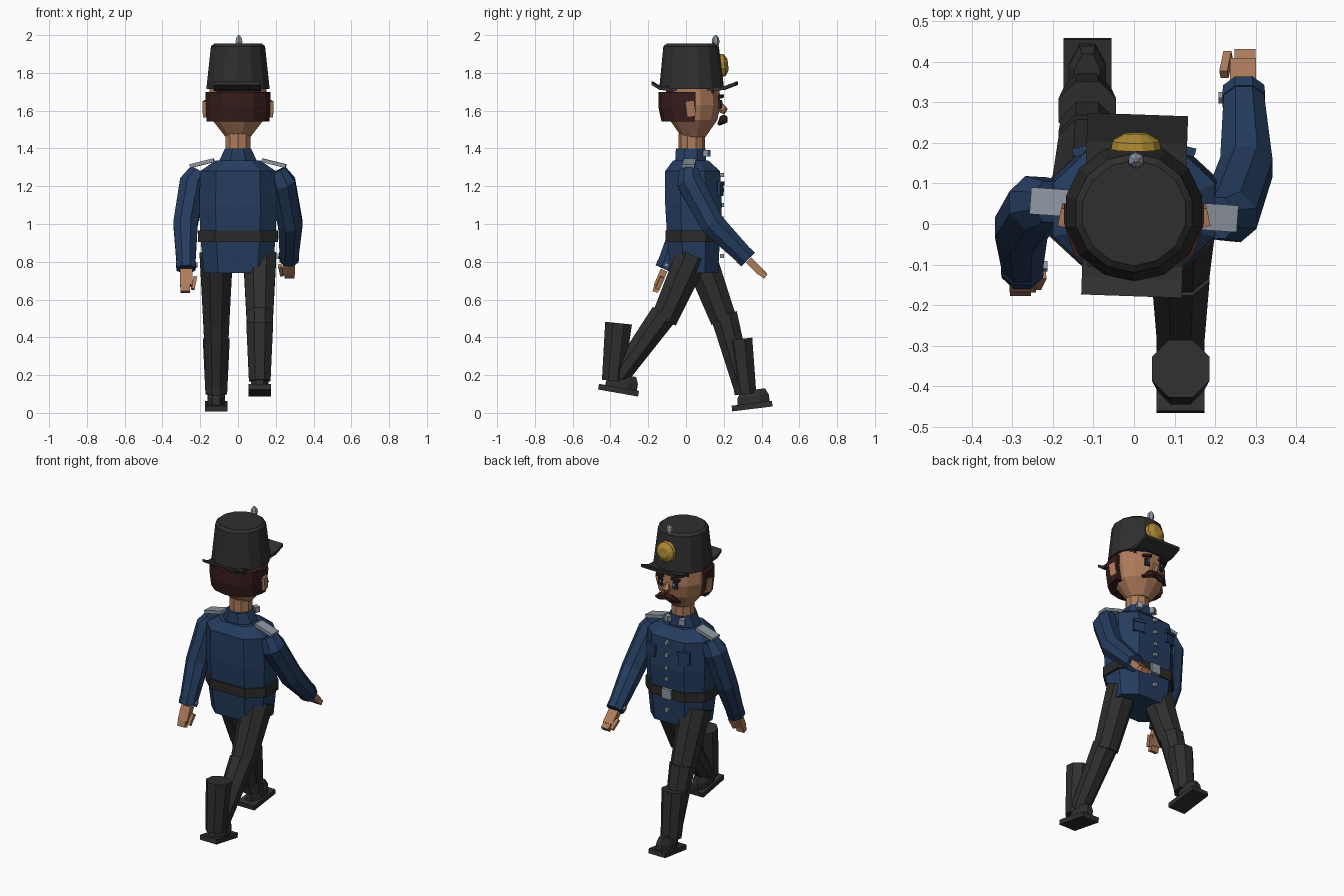
import bpy, bmesh, math
from mathutils import Vector, Euler

cube = bpy.data.objects.get("Cube")
if cube:
    bpy.data.objects.remove(cube)


def material(name, rgb):
    m = bpy.data.materials.new(name)
    m.use_nodes = True
    m.diffuse_color = (*rgb, 1)
    bsdf = next(n for n in m.node_tree.nodes if n.type == 'BSDF_PRINCIPLED')
    bsdf.inputs["Base Color"].default_value = (*rgb, 1)
    bsdf.inputs["Roughness"].default_value = 0.8
    return m


NAVY = material("navy cloth", (0.018, 0.046, 0.115))
BLACK = material("black felt", (0.028, 0.028, 0.028))
BELT = material("belt leather", (0.026, 0.025, 0.024))
SKIN = material("skin", (0.42, 0.2, 0.105))
HAIR = material("brown hair", (0.038, 0.012, 0.011))
SILVER = material("silver", (0.27, 0.31, 0.36))
GOLD = material("gold", (0.42, 0.25, 0.035))
EYE = material("eye dark blue", (0.012, 0.02, 0.035))


def finish(name, bm, mat, loc=(0, 0, 0), rot=(0, 0, 0)):
    bmesh.ops.recalc_face_normals(bm, faces=bm.faces)
    me = bpy.data.meshes.new(name)
    bm.to_mesh(me)
    bm.free()
    me.materials.append(mat)
    ob = bpy.data.objects.new(name, me)
    ob.location = loc
    ob.rotation_euler = [math.radians(a) for a in rot]
    bpy.context.collection.objects.link(ob)
    return ob


def skin_rings(name, rings, mat, loc=(0, 0, 0), rot=(0, 0, 0)):
    bm = bmesh.new()
    loops = [[bm.verts.new(p) for p in ring] for ring in rings]
    n = len(loops[0])
    for a, b in zip(loops, loops[1:]):
        for i in range(n):
            j = (i + 1) % n
            bm.faces.new((a[i], a[j], b[j], b[i]))
    bm.faces.new(loops[0])
    bm.faces.new(loops[-1])
    return finish(name, bm, mat, loc, rot)


def circle(n):
    return [(math.cos(2 * math.pi * (i + 0.5) / n), math.sin(2 * math.pi * (i + 0.5) / n)) for i in range(n)]


# Blocky coat outline with a broad flat chest and back
COAT = [(1, .45), (.58, 1), (-.58, 1), (-1, .45), (-1, -.45), (-.58, -1), (.58, -1), (1, -.45)]


def stack(name, levels, mat, shape, loc=(0, 0, 0), rot=(0, 0, 0)):
    """Levels are (z, centre y, x radius, y radius)."""
    rings = [[(x * rx, cy + y * ry, z) for x, y in shape] for z, cy, rx, ry in levels]
    return skin_rings(name, rings, mat, loc, rot)


def limb(name, points, radii, mat, n=8):
    pts = [Vector(p) for p in points]
    rings = []
    for i, p in enumerate(pts):
        t = (pts[min(i + 1, len(pts) - 1)] - pts[max(i - 1, 0)]).normalized()
        ref = Vector((0, 1, 0)) if abs(t.x) > 0.8 else Vector((1, 0, 0))
        u = (ref - t * ref.dot(t)).normalized()
        v = t.cross(u)
        rings.append([p + (u * x + v * y) * radii[i] for x, y in circle(n)])
    return skin_rings(name, rings, mat)


def box(name, loc, size, mat, rot=(0, 0, 0)):
    bm = bmesh.new()
    bmesh.ops.create_cube(bm, size=1)
    bmesh.ops.scale(bm, vec=size, verts=bm.verts)
    return finish(name, bm, mat, loc, rot)


# Coat, belt and collar
stack("coat", [(.74, .045, .18, .125), (.93, .04, .2, .14), (1.1, .04, .205, .15), (1.28, .035, .2, .145),
               (1.335, .025, .12, .095)], NAVY, COAT)
stack("belt", [(.905, .04, .212, .147), (.965, .04, .212, .149)], BELT, COAT)
stack("collar", [(1.32, .025, .115, .09), (1.40, .025, .075, .085)], NAVY, circle(8))
box("buckle", (0, .19, .935), (.065, .02, .062), SILVER)
for z in (.83, 1.03, 1.1, 1.18, 1.26):
    box("coat_button", (0, .19, z), (.022, .02, .022), SILVER)

for s, side in ((-1, "right"), (1, "left")):
    box(side + "_pocket", (s * .115, .182, 1.185), (.07, .016, .075), NAVY, (0, 0, -s * 14))
    box(side + "_pocket_flap", (s * .115, .187, 1.215), (.076, .016, .02), NAVY, (0, 0, -s * 14))
    box(side + "_collar_badge", (s * .05, .11, 1.375), (.035, .03, .035), SILVER, (0, 0, -s * 25))
    box(side + "_epaulette", (s * .19, .035 - s * .018, 1.322), (.13, .066, .02), SILVER, (0, s * 14, -4))

# Head: jaw, skull, ears and facial features
stack("neck", [(1.36, .03, .07, .07), (1.48, .03, .07, .07)], SKIN, circle(10))
stack("head", [(1.46, .04, .068, .065), (1.55, .04, .14, .13), (1.63, .04, .16, .148), (1.74, .035, .155, .145)],
      SKIN, circle(12))
hair_arc = [(math.cos(a), math.sin(a)) for a in [math.pi + math.pi * i / 6 for i in range(7)]]
hair_shape = [(-1, .35)] + hair_arc + [(1, .35)]
stack("hair", [(1.542, 0, .166, .13), (1.62, 0, .172, .146), (1.7, 0, .172, .146)], HAIR, hair_shape)
box("fringe", (0, .02, 1.71), (.23, .25, .04), HAIR)
limb("nose", [(0, .18, 1.64), (0, .198, 1.605), (0, .19, 1.585)], [.01, .024, .014], SKIN, 6)
for s, side in ((-1, "right"), (1, "left")):
    box(side + "_ear", (s * .168, .02, 1.61), (.03, .045, .085), SKIN, (8, 0, s * 12))
    box(side + "_eye", (s * .052, .182, 1.635), (.03, .012, .045), EYE, (0, 0, -s * 16))
    box(side + "_eye_shine", (s * .046, .189, 1.642), (.01, .006, .014), SILVER, (0, 0, -s * 16))
    box(side + "_eyebrow", (s * .056, .185, 1.675), (.055, .018, .015), HAIR, (0, s * 8, -s * 16))
    limb(side + "_moustache", [(0, .2, 1.56), (s * .04, .2, 1.553), (s * .085, .175, 1.53)],
         [.02, .025, .01], HAIR, 6)

# Tall cap with an upturned brim, badge and finial
stack("cap_crown", [(1.715, .03, .172, .172), (1.94, .027, .147, .147), (1.955, .027, .13, .13)], BLACK, circle(14))
brim_path = [(-.178, 1.745), (-.135, 1.718), (.03, 1.71), (.2, 1.718), (.27, 1.745)]
skin_rings("cap_brim", [[(x * .124, y, z + dz) for x, dz in ((-1, -.009), (1, -.009), (1, .009), (-1, .009))]
                        for y, z in brim_path], BLACK, rot=(0, 0, -2))
stack("cap_badge", [(0, 0, .064, .064), (.02, 0, .06, .06), (.038, 0, .03, .03)], GOLD, circle(12),
      (.005, .185, 1.84), (-84, 0, 0))
stack("cap_finial", [(1.94, 0, .014, .014), (1.965, 0, .021, .021), (1.985, 0, .017, .017), (2.0, 0, .004, .004)],
      SILVER, circle(6), (.005, .157, 0))

# Arms: shoulder, elbow and wrist, with simple hands
arms = {
    "left": [(.205, .015, 1.28), (.235, .02, 1.22), (.277, .14, 1.0), (.27, .325, .815)],
    "right": [(-.205, .055, 1.28), (-.24, .05, 1.22), (-.278, -.01, 1.0), (-.275, -.112, .765)],
}
for side, path in arms.items():
    s = 1 if side == "left" else -1
    limb(side + "_sleeve", path, [.055, .074, .07, .052], NAVY)
    elbow, wrist = Vector(path[2]), Vector(path[3])
    d = (wrist - elbow).normalized()
    limb(side + "_cuff", [wrist - d * .03, wrist + d * .004], [.057, .055], NAVY)
    palm = wrist + d * .055
    turn = math.degrees(math.atan2(d.y, -d.z))
    box(side + "_palm", palm, (.065, .038, .09), SKIN, (turn, 0, 0))
    box(side + "_fingers", palm + d * .055 + Vector((s * .006, 0, 0)), (.052, .03, .05), SKIN, (turn + 8, 0, 0))
    box(side + "_thumb", palm + d * .03 + Vector((-s * .041, .008, 0)), (.02, .024, .07), SKIN, (turn, -s * 12, 0))
    box(side + "_cuff_button", wrist - d * .02 + Vector((-s * .055, 0, 0)), (.014, .02, .02), SILVER, (turn, 0, 0))

# Legs in mid stride: trouser thigh and shin, boot shaft and shoe
legs = {
    "left": dict(x=.115, hip=(.035, .835), knee=(-.118, .49), ankle=(-.355, .19),
                 top=(-.357, .475), base=(-.388, .17), foot=(-.357, .12), pitch=-10),
    "right": dict(x=-.115, hip=(.07, .835), knee=(.2, .49), ankle=(.305, .13),
                  top=(.28, .39), base=(.315, .1), foot=(.35, .036), pitch=7),
}
for side, leg in legs.items():
    x = leg["x"]
    hip, knee, ankle, top, base = [(x, *leg[k]) for k in ("hip", "knee", "ankle", "top", "base")]
    limb(side + "_thigh", [hip, knee], [.095, .075], BLACK)
    limb(side + "_shin", [Vector(knee) + Vector((0, 0, .03)), ankle], [.077, .056], BLACK)
    limb(side + "_boot_shaft", [top, base], [.077, .062], BLACK)
    place = dict(loc=(x, *leg["foot"]), rot=(leg["pitch"], 0, 0))
    box(side + "_sole", place["loc"], (.118, .215, .03), BLACK, place["rot"])
    stack(side + "_shoe", [(.01, .01, .05, .093), (.05, .012, .05, .09), (.085, .015, .034, .07)],
          BLACK, circle(8), **place)
